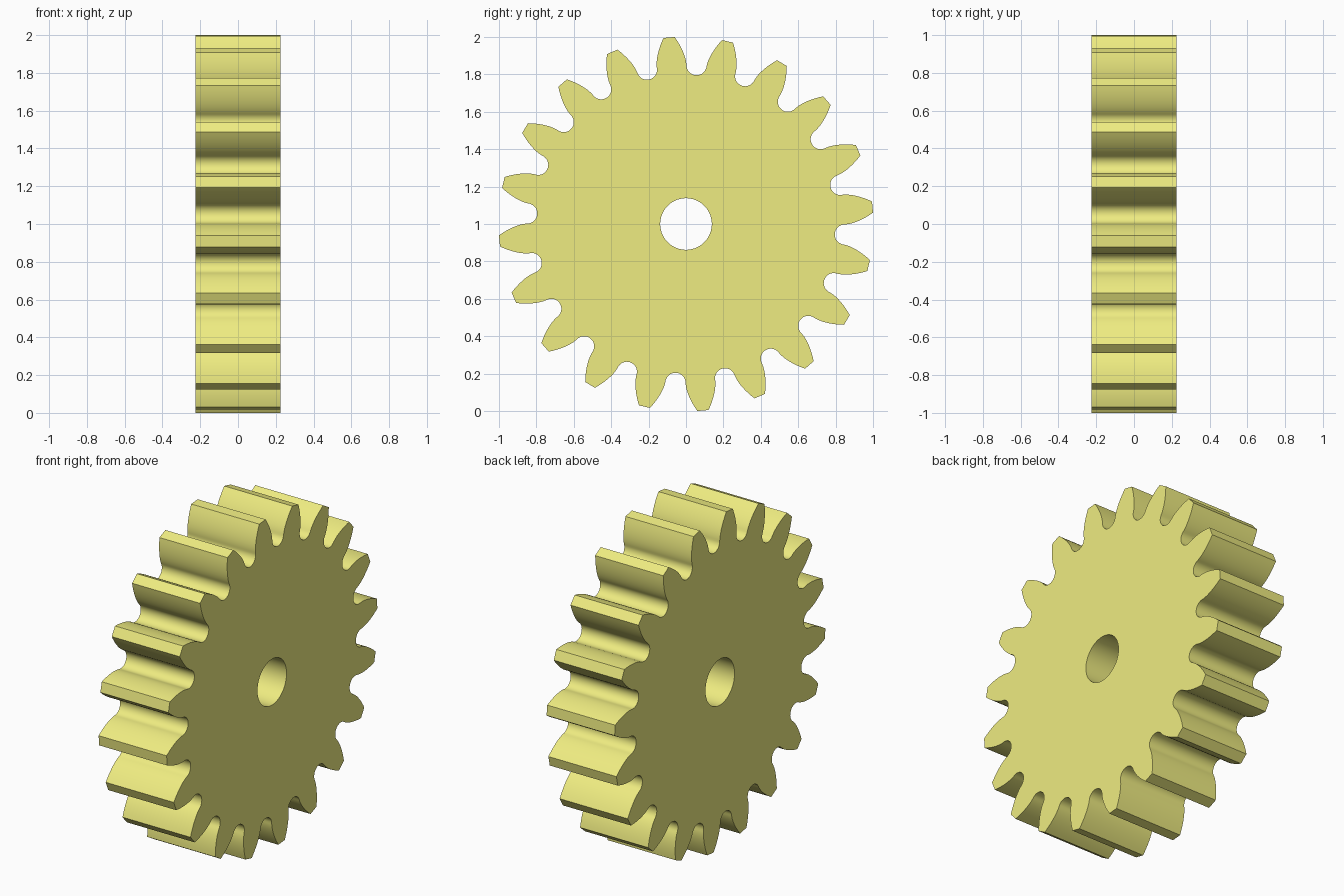
import bpy, bmesh
from math import sin, cos, tan, acos, atan2, radians, pi

if "Cube" in bpy.data.objects:
    bpy.data.objects.remove(bpy.data.objects["Cube"])

TEETH = 20
HALF_WIDTH = 0.226
BORE_R = 0.138
BORE_STEPS = 3              # bore segments per tooth sector
TIP_R, BASE_R = 1.0018, 0.854
FILLET_C, FILLET_R = 0.851, 0.0538
PITCH = 2 * pi / TEETH
OFFSET = radians(5.2)
BASE_HALF = radians(5.354)  # half tooth angle on the base circle


def half_tooth():
    """(angle from tooth centre, radius) from valley floor to tip corner."""
    pts = []
    for i in range(9):      # round valley
        p = i / 8 * pi / 2
        rad, tan_ = FILLET_C - FILLET_R * cos(p), FILLET_R * sin(p)
        pts.append((PITCH / 2 - atan2(tan_, rad), (rad * rad + tan_ * tan_) ** 0.5))
    for i in range(1, 9):   # involute flank
        r = BASE_R + (TIP_R - BASE_R) * i / 8
        a = acos(BASE_R / r)
        pts.append((BASE_HALF - (tan(a) - a), r))
    return pts


half = half_tooth()
tooth = [(-a, r) for a, r in half] + [(a, r) for a, r in reversed(half)]
bore = [(PITCH / 2 - PITCH * i / BORE_STEPS, BORE_R) for i in range(BORE_STEPS + 1)]

bm = bmesh.new()


def ring(points, centre, x):
    return [bm.verts.new((x, r * cos(centre + a), 1 + r * sin(centre + a))) for a, r in points]


# one wedge per tooth: two side faces, outer tooth surface, bore surface
for k in range(TEETH):
    c = OFFSET + k * PITCH
    t0, t1 = ring(tooth, c, -HALF_WIDTH), ring(tooth, c, HALF_WIDTH)
    b0, b1 = ring(bore, c, -HALF_WIDTH), ring(bore, c, HALF_WIDTH)
    bm.faces.new(t1 + b1)
    bm.faces.new(list(reversed(t0 + b0)))
    for lo, hi in ((t0, t1), (b0, b1)):
        for i in range(len(lo) - 1):
            bm.faces.new((lo[i], lo[i + 1], hi[i + 1], hi[i]))

bmesh.ops.remove_doubles(bm, verts=bm.verts, dist=1e-5)
bmesh.ops.recalc_face_normals(bm, faces=bm.faces)
mesh = bpy.data.meshes.new("spur_gear")
bm.to_mesh(mesh)
bm.free()

gear = bpy.data.objects.new("spur_gear", mesh)
bpy.context.collection.objects.link(gear)
mat = bpy.data.materials.new("yellow")
mat.diffuse_color = (0.86, 0.84, 0.22, 1)
mat.use_nodes = True
mat.node_tree.nodes["Principled BSDF"].inputs["Base Color"].default_value = mat.diffuse_color
mesh.materials.append(mat)

bpy.context.view_layer.objects.active = gear
gear.select_set(True)
bpy.ops.object.shade_smooth_by_angle(angle=radians(30))
